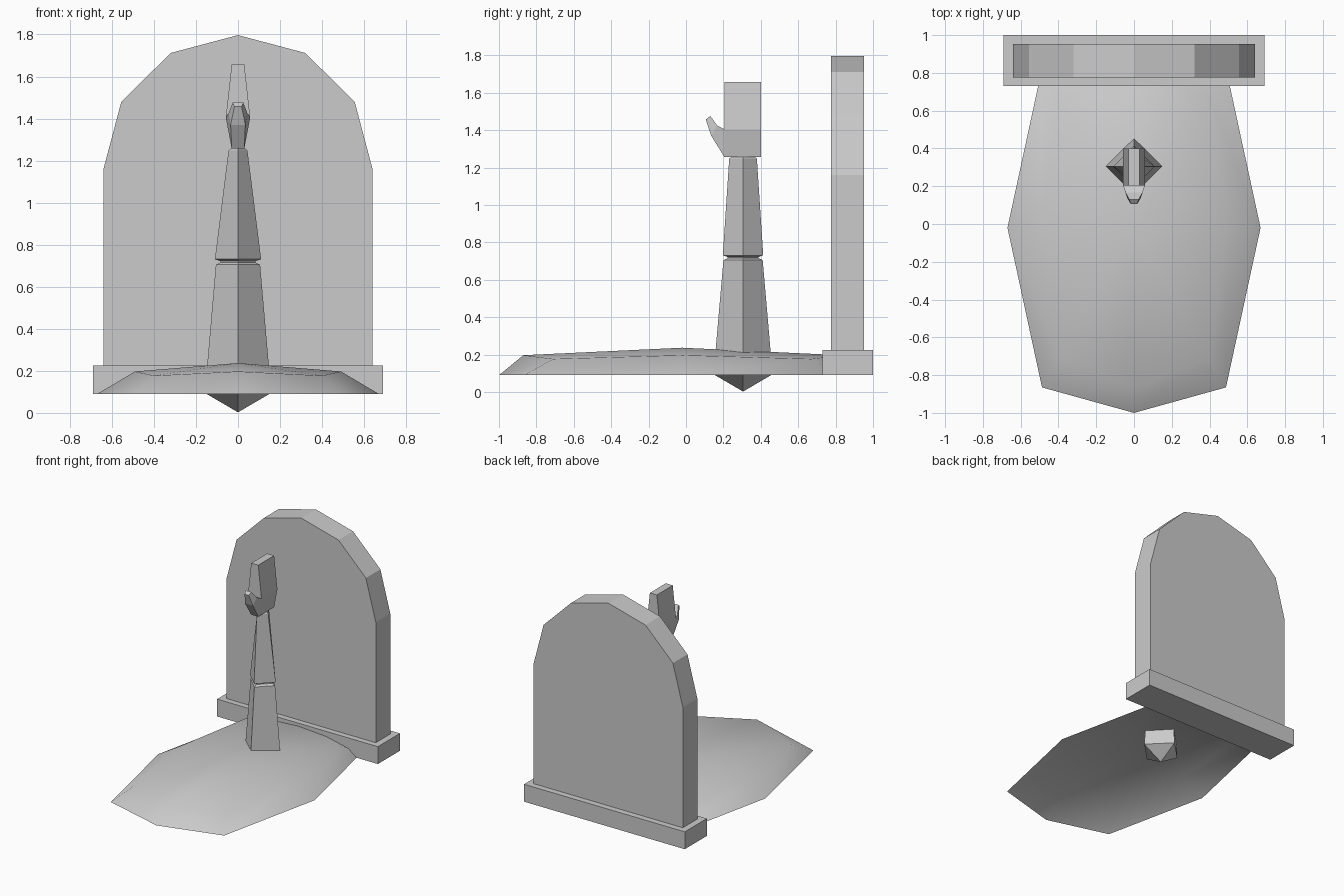
import bpy

if "Cube" in bpy.data.objects:
    bpy.data.objects.remove(bpy.data.objects["Cube"])

stone = bpy.data.materials.new("grey_stone")
stone.diffuse_color = (0.6, 0.6, 0.6, 1)
stone.use_nodes = True
stone.node_tree.nodes["Principled BSDF"].inputs["Base Color"].default_value = stone.diffuse_color


def make(name, verts, faces, smooth=False):
    mesh = bpy.data.meshes.new(name)
    mesh.from_pydata(verts, [], faces)
    mesh.materials.append(stone)
    for p in mesh.polygons:
        p.use_smooth = smooth
    mesh.update()
    ob = bpy.data.objects.new(name, mesh)
    bpy.context.collection.objects.link(ob)
    return ob


def loft(name, rings, cap_start=True, cap_end=True, smooth=False):
    """Bridge a list of equal-length rings that run counter-clockwise about the loft direction."""
    n = len(rings[0])
    verts = [v for r in rings for v in r]
    faces = []
    for k in range(len(rings) - 1):
        for i in range(n):
            j = (i + 1) % n
            faces.append((k * n + i, k * n + j, (k + 1) * n + j, (k + 1) * n + i))
    if cap_start:
        faces.append(tuple(range(n))[::-1])
    if cap_end:
        faces.append(tuple(range((len(rings) - 1) * n, len(rings) * n)))
    return make(name, verts, faces, smooth)


def rect(hx, y0, y1, z):
    return [(-hx, y0, z), (hx, y0, z), (hx, y1, z), (-hx, y1, z)]


# Headstone: arched outline, mirrored and extruded from back to front
half = [(0.64, 0.2), (0.64, 1.16), (0.555, 1.48), (0.32, 1.712)]
outline = half + [(0, 1.797)] + [(-x, z) for x, z in reversed(half)]
loft("headstone", [[(x, y, z) for x, z in outline] for y in (0.953, 0.775)])

# Plinth under the headstone
loft("plinth", [rect(0.69, 0.73, 1.0, z) for z in (0.09, 0.225)])

# Grave mound: open eight-sided dome, outer rim, inner ring and peak
cy = -0.02


def mound_ring(ax, ay, dx, dy, z_axis, z_diag):
    return [(ax, cy, z_axis), (dx, cy + dy, z_diag), (0, cy + ay, z_axis), (-dx, cy + dy, z_diag),
            (-ax, cy, z_axis), (-dx, cy - dy, z_diag), (0, cy - ay, z_axis), (dx, cy - dy, z_diag)]


rim = mound_ring(0.67, 0.98, 0.487, 0.845, 0.09, 0.09)
ring = mound_ring(0.49, 0.85, 0.40, 0.69, 0.197, 0.177)
peak = [(0, cy, 0.237)]
mound_faces = [(i, (i + 1) % 8, 8 + (i + 1) % 8, 8 + i) for i in range(8)]
mound_faces += [(8 + i, 8 + (i + 1) % 8, 16) for i in range(8)]
make("grave_mound", rim + ring + peak, mound_faces, smooth=True)

# Forearm: diamond section with a pointed root and a groove at the middle
ay = 0.305


def diamond(rx, ry, z):
    return [(rx, ay, z), (0, ay + ry, z), (-rx, ay, z), (0, ay - ry, z)]


arm = [(0.0005, 0.0005, 0.003), (0.158, 0.158, 0.095), (0.105, 0.105, 0.705),
       (0.083, 0.083, 0.716), (0.083, 0.083, 0.722), (0.11, 0.108, 0.731),
       (0.045, 0.074, 1.248), (0.035, 0.062, 1.258)]
loft("forearm", [diamond(*s) for s in arm])

# Hand: flat mitten, widest across the knuckles
loft("hand", [rect(0.03, 0.205, 0.40, 1.257), rect(0.058, 0.205, 0.40, 1.405),
              rect(0.03, 0.205, 0.40, 1.657)])

# Thumb: tapering branch from the lower front of the hand
thumb = []
for (yl, zl, wl), (yu, zu, wu) in [((0.205, 1.257, 0.03), (0.205, 1.405, 0.058)),
                                   ((0.135, 1.37, 0.035), (0.167, 1.425, 0.045)),
                                   ((0.106, 1.457, 0.017), (0.13, 1.476, 0.025))]:
    thumb.append([(-wl, yl, zl), (wl, yl, zl), (wu, yu, zu), (-wu, yu, zu)])
loft("thumb", thumb, cap_start=False)
